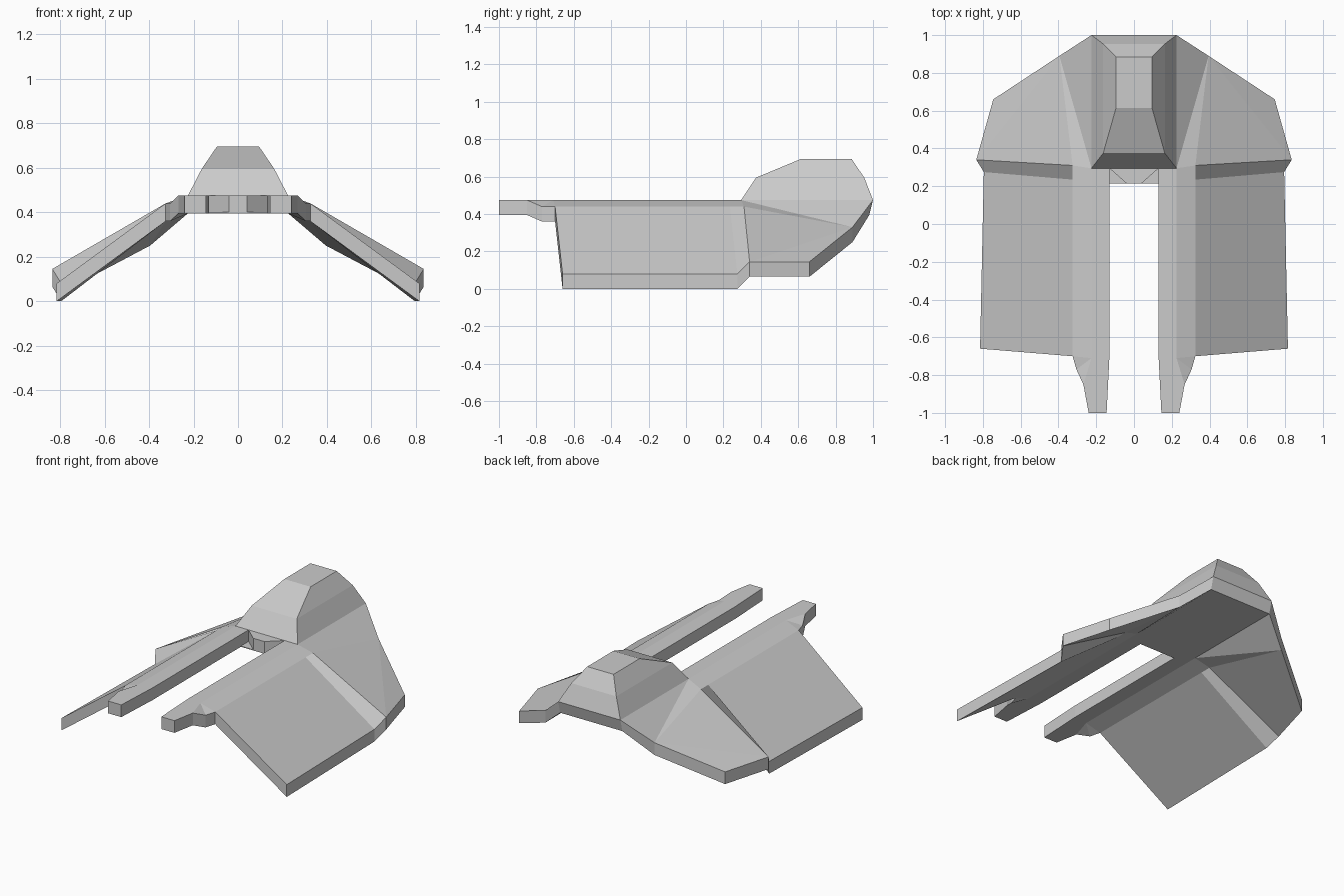
import bpy
import bmesh

THICKNESS = 0.08
DECK = 0.475     # height of the flat centre
FOLD = 0.44      # height of the fold where the wings start

default_cube = bpy.data.objects.get("Cube")
if default_cube:
    bpy.data.objects.remove(default_cube, do_unlink=True)

grey = bpy.data.materials.new("light grey")
grey.use_nodes = True
colour = (0.6, 0.6, 0.6, 1)
grey.diffuse_color = colour
grey.node_tree.nodes["Principled BSDF"].inputs["Base Color"].default_value = colour


def add_object(name, bm):
    """Turn a half mesh into a mirrored, flat shaded object."""
    mesh = bpy.data.meshes.new(name)
    bmesh.ops.recalc_face_normals(bm, faces=bm.faces)
    bm.to_mesh(mesh)
    bm.free()
    mesh.materials.append(grey)
    obj = bpy.data.objects.new(name, mesh)
    bpy.context.collection.objects.link(obj)
    mirror = obj.modifiers.new("mirror", "MIRROR")
    mirror.merge_threshold = 0.001
    return obj


def surface(points, faces):
    """Build faces from named points; each face lists its point names."""
    bm = bmesh.new()
    verts = {key: bm.verts.new(co) for key, co in points.items()}
    for face in faces:
        bm.faces.new([verts[key] for key in face.split()])
    bmesh.ops.recalc_face_normals(bm, faces=bm.faces)
    return bm


def thicken(bm, depth):
    """Extrude a surface straight down, open along the mirror plane."""
    top = list(bm.faces)
    result = bmesh.ops.extrude_face_region(bm, geom=top, use_keep_orig=True)
    lower = [g for g in result["geom"] if isinstance(g, bmesh.types.BMVert)]
    for v in lower:
        v.co.z -= depth
        if v.co.y > 0.95:          # the tail edge leans forward underneath
            v.co.y -= 0.02
    inner = [f for f in bm.faces if all(abs(v.co.x) < 0.001 for v in f.verts)]
    bmesh.ops.delete(bm, geom=inner, context="FACES")


# Folded shell: arm, wing, raised rear wing and centre deck
shell_points = {
    "tip_in": (0.145, -1, DECK), "tip_out": (0.24, -1, DECK),
    "neck_in": (0.13, -0.7, DECK), "neck_mid": (0.225, -0.71, DECK),
    "neck_out": (0.268, -0.85, DECK), "notch": (0.305, -0.77, FOLD),
    "fold_front": (0.325, -0.7, FOLD), "fold_step": (0.325, 0.235, FOLD),
    "fold_rear": (0.325, 0.31, FOLD), "ridge": (0.225, 0.295, DECK),
    "wing_front": (0.815, -0.66, 0.08), "wing_step": (0.795, 0.275, 0.08),
    "flap_front": (0.835, 0.34, 0.145), "flap_rear": (0.745, 0.66, 0.145),
    "flap_bend": (0.395, 0.89, 0.33), "tail": (0.225, 1, DECK),
    "tail_mid": (0, 1, DECK), "deck_mid": (0, 0.295, DECK),
    "deck_in": (0.13, 0.295, DECK), "nose_out": (0.04, 0.215, DECK),
    "nose_mid": (0, 0.215, DECK),
}
shell_faces = [
    # arm
    "tip_in tip_out neck_out neck_mid neck_in",
    "neck_out notch neck_mid",
    "notch fold_front neck_mid",
    "neck_in neck_mid ridge deck_in",
    "neck_mid fold_front fold_step ridge",
    "fold_step fold_rear ridge",
    # wing and the step behind it
    "fold_front wing_front wing_step fold_step",
    "fold_step wing_step flap_front fold_rear",
    # rear wing
    "fold_rear flap_front flap_bend",
    "flap_front flap_rear flap_bend",
    "ridge fold_rear flap_bend",
    "ridge flap_bend tail",
    # centre deck and nose
    "deck_mid deck_in ridge tail tail_mid",
    "nose_mid nose_out deck_in deck_mid",
]
shell = surface(shell_points, shell_faces)
thicken(shell, THICKNESS)
add_object("wing_shell", shell)

# Floor plate filling the corners beside the nose
floor_z = DECK - THICKNESS + 0.005
floor = surface(
    {"a": (0.13, 0.295, floor_z), "b": (0.13, 0.215, floor_z),
     "c": (0.04, 0.215, floor_z)}, ["a b c"])
thicken(floor, 0.005)
add_object("nose_floor", floor)

# Faceted canopy: three rings of (half width, front y, rear y, height)
canopy = bmesh.new()
rings = [(0.225, 0.295, 1, DECK), (0.163, 0.375, 0.953, 0.595),
         (0.095, 0.615, 0.885, 0.695)]
loops = []
for half, front, rear, z in rings:
    corners = [(0, front), (half, front), (half, rear), (0, rear)]
    loops.append([canopy.verts.new((x, y, z)) for x, y in corners])
for low, high in zip(loops, loops[1:]):
    for i in range(3):
        canopy.faces.new([low[i], low[i + 1], high[i + 1], high[i]])
canopy.faces.new(loops[-1])
add_object("canopy", canopy)
